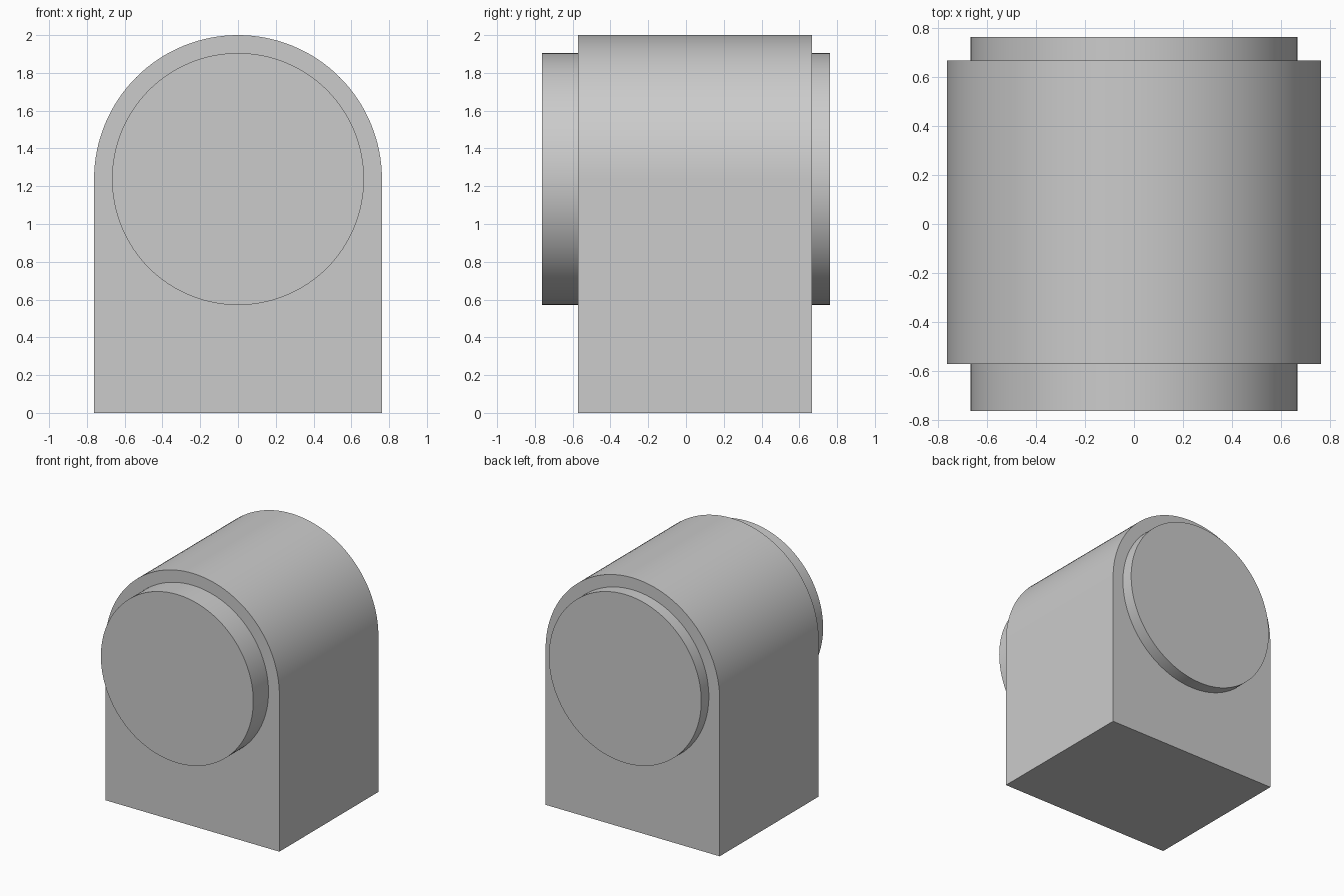
import bpy, bmesh, math

cube = bpy.data.objects.get("Cube")
if cube:
    bpy.data.objects.remove(cube, do_unlink=True)

GREY = (0.6, 0.6, 0.6, 1.0)
grey = bpy.data.materials.new("plain grey")
grey.use_nodes = True
grey.diffuse_color = GREY
grey.node_tree.nodes["Principled BSDF"].inputs["Base Color"].default_value = GREY

AXIS_Z = 1.238      # height of the shared barrel axis
BODY_R = 0.762
DRUM_R = 0.667
BODY_FRONT, BODY_BACK = -0.571, 0.667
DRUM_END = 0.762


def arc(radius, start, end, steps):
    """Points on a circle around the barrel axis, in the x-z plane."""
    angles = [start + (end - start) * i / steps for i in range(steps + 1)]
    return [(radius * math.cos(a), AXIS_Z + radius * math.sin(a)) for a in angles]


def extrude_profile(name, profile, front, back):
    """Closed x-z profile pushed along y into a solid."""
    bm = bmesh.new()
    face = bm.faces.new([bm.verts.new((x, front, z)) for x, z in profile])
    moved = bmesh.ops.extrude_face_region(bm, geom=[face], use_keep_orig=True)
    verts = [g for g in moved["geom"] if isinstance(g, bmesh.types.BMVert)]
    bmesh.ops.translate(bm, verts=verts, vec=(0, back - front, 0))
    bmesh.ops.recalc_face_normals(bm, faces=bm.faces)
    mesh = bpy.data.meshes.new(name)
    bm.to_mesh(mesh)
    bm.free()
    mesh.materials.append(grey)
    obj = bpy.data.objects.new(name, mesh)
    bpy.context.collection.objects.link(obj)
    bpy.ops.object.select_all(action='DESELECT')
    obj.select_set(True)
    bpy.context.view_layer.objects.active = obj
    bpy.ops.object.shade_smooth_by_angle(angle=math.radians(30))
    return obj


# Block with a half-round top
arch = [(-BODY_R, 0), (BODY_R, 0)] + arc(BODY_R, 0, math.pi, 64)
extrude_profile("arched_body", arch, BODY_FRONT, BODY_BACK)

# Round bosses, standing out further at the front than at the back
circle = arc(DRUM_R, 0, 2 * math.pi, 128)[:-1]
EMBED = 0.05
extrude_profile("front_boss", circle, -DRUM_END, BODY_FRONT + EMBED)
extrude_profile("back_boss", circle, BODY_BACK - EMBED, DRUM_END)
